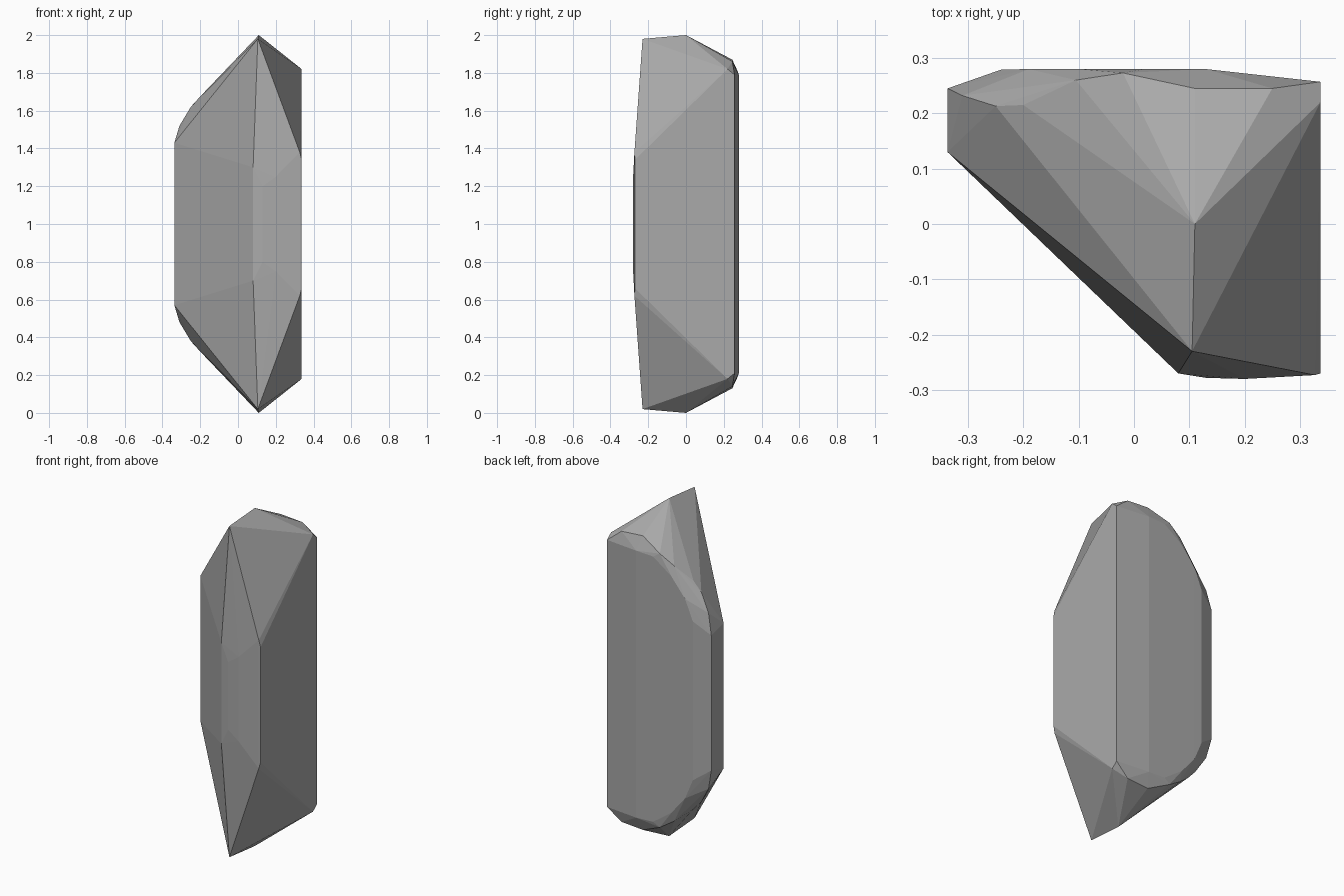
import bpy
import bmesh

cube = bpy.data.objects.get("Cube")
if cube:
    bpy.data.objects.remove(cube, do_unlink=True)

# Stone colour
stone = bpy.data.materials.new("grey stone")
stone.use_nodes = True
grey = (0.4, 0.4, 0.4, 1)
stone.diffuse_color = grey
stone.node_tree.nodes["Principled BSDF"].inputs["Base Color"].default_value = grey

# Corner points of the upper half, mirrored about mid height
ridge = [(0.11, 0, 2), (0.105, -0.23, 1.98)]
front = [(-0.337, 0.13, 1.43), (0.08, -0.27, 1.3), (0.13, -0.278, 1.2),
         (0.2, -0.28, 1.25), (0.327, -0.273, 1.38), (0.337, -0.27, 1.34)]
shoulder = [(0.337, 0.22, 1.82), (0.25, 0.245, 1.86), (0.11, 0.245, 1.87),
            (-0.02, 0.273, 1.81), (-0.105, 0.26, 1.755), (-0.2, 0.215, 1.675),
            (-0.25, 0.213, 1.62), (-0.31, 0.232, 1.52)]
back = [(0.337, 0.257, 1.79), (0.13, 0.28, 1.79), (0.02, 0.28, 1.785),
        (-0.1, 0.28, 1.7), (-0.19, 0.28, 1.59), (-0.24, 0.279, 1.47),
        (-0.337, 0.245, 1.4)]

bm = bmesh.new()
for x, y, z in ridge + front + shoulder + back:
    for level in (z, 2 - z):
        bm.verts.new((x, y, level))

# Faceted convex body
hull = bmesh.ops.convex_hull(bm, input=bm.verts)
loose = {g for g in hull["geom_interior"] + hull["geom_unused"]
         if isinstance(g, bmesh.types.BMVert)}
bmesh.ops.delete(bm, geom=list(loose), context='VERTS')
bmesh.ops.dissolve_limit(bm, angle_limit=0.01, verts=bm.verts, edges=bm.edges)
bmesh.ops.recalc_face_normals(bm, faces=bm.faces)

mesh = bpy.data.meshes.new("stone_shard")
bm.to_mesh(mesh)
bm.free()
mesh.materials.append(stone)
shard = bpy.data.objects.new("stone_shard", mesh)
bpy.context.collection.objects.link(shard)
